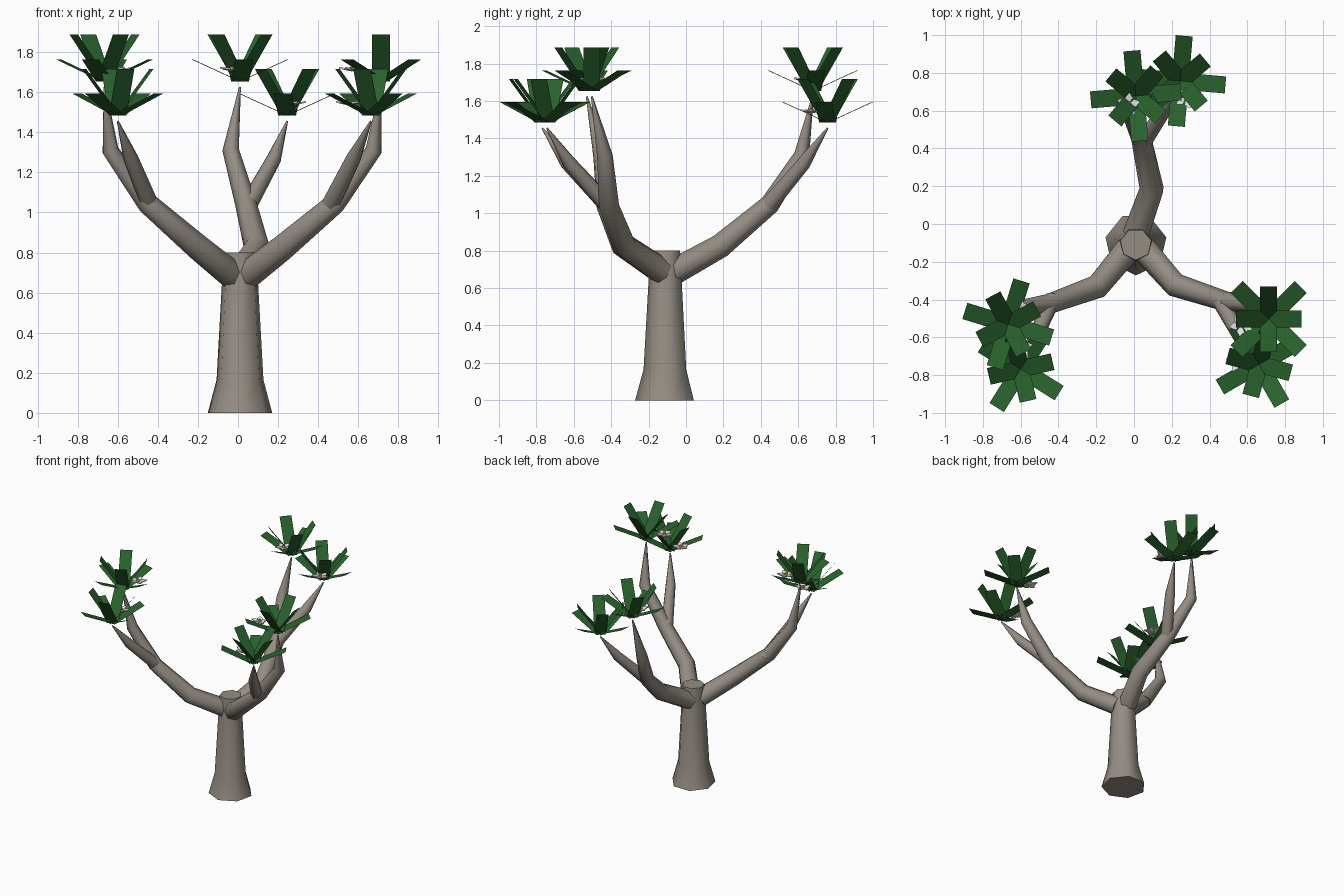
import bpy, bmesh, math
from mathutils import Vector, Matrix

if "Cube" in bpy.data.objects:
    bpy.data.objects.remove(bpy.data.objects["Cube"])

CENTRE = Vector((0.01, -0.107, 0))


def material(name, rgb):
    m = bpy.data.materials.new(name)
    m.diffuse_color = (*rgb, 1)
    m.use_nodes = True
    m.node_tree.nodes["Principled BSDF"].inputs["Base Color"].default_value = m.diffuse_color
    return m


BARK = material("grey_bark", (0.3, 0.265, 0.23))
LEAF = material("leaf_green", (0.022, 0.12, 0.026))
PETAL = material("petal_white", (0.8, 0.8, 0.8))
HEART = material("flower_yellow", (0.75, 0.42, 0.04))


def make_object(name, bm, mats, smooth=None):
    me = bpy.data.meshes.new(name)
    bm.to_mesh(me)
    bm.free()
    for m in mats:
        me.materials.append(m)
    ob = bpy.data.objects.new(name, me)
    bpy.context.collection.objects.link(ob)
    if smooth:
        bpy.ops.object.select_all(action='DESELECT')
        bpy.context.view_layer.objects.active = ob
        ob.select_set(True)
        bpy.ops.object.shade_smooth_by_angle(angle=math.radians(smooth))
    return ob


def tube(name, points, radii, sides=7):
    """Tapered limb through the points, with closed ends."""
    pts = [Vector(p) for p in points]
    bm = bmesh.new()
    rings = []
    side, last = Vector((0, -1, 0)), Vector((0, 0, 1))
    for i, (p, r) in enumerate(zip(pts, radii)):
        a, b = pts[max(i - 1, 0)], pts[min(i + 1, len(pts) - 1)]
        t = (b - a).normalized()
        side = last.rotation_difference(t) @ side
        last = t
        other = t.cross(side)
        rings.append([bm.verts.new(p + r * (side * math.cos(k * math.tau / sides)
                                            + other * math.sin(k * math.tau / sides)))
                      for k in range(sides)])
    for lo, hi in zip(rings, rings[1:]):
        for k in range(sides):
            n = (k + 1) % sides
            bm.faces.new((lo[k], lo[n], hi[n], hi[k]))
    bm.faces.new(rings[0][::-1])
    bm.faces.new(rings[-1])
    return make_object(name, bm, [BARK], 55)


def leaf_cluster(name, base, offset):
    """Four low leaves and four steep ones between them, each a flat strip."""
    bm = bmesh.new()
    w = 0.045
    for k in range(8):
        reach, rise = (0.24, 0.11) if k % 2 == 0 else (0.173, 0.233)
        rot = Matrix.Rotation(math.radians(offset + 45 * k), 3, 'Z')
        corners = [(0, -w, 0), (reach, -w, rise), (reach, w, rise), (0, w, 0)]
        bm.faces.new([bm.verts.new(base + rot @ Vector(c)) for c in corners])
    make_object(name, bm, [LEAF])


def flower(name, pos, heading):
    """Five thick cupped petals around a raised yellow heart."""
    bm = bmesh.new()
    turn = Matrix.Rotation(heading, 3, 'Z')
    kite = [(0, 0, 0), (0.036, -0.021, 0.008), (0.065, 0, 0.014), (0.036, 0.021, 0.008)]
    for k in range(5):
        rot = turn @ Matrix.Rotation(k * math.tau / 5, 3, 'Z')
        low = [bm.verts.new(pos + rot @ Vector(c)) for c in kite]
        top = [bm.verts.new(v.co + Vector((0, 0, 0.008))) for v in low]
        bm.faces.new(low[::-1])
        bm.faces.new(top)
        for i in range(4):
            j = (i + 1) % 4
            bm.faces.new((low[i], low[j], top[j], top[i]))
    heart = bmesh.ops.create_cone(bm, cap_ends=True, segments=6, radius1=0.017, radius2=0.010,
                                  depth=0.022, matrix=Matrix.Translation(pos + Vector((0, 0, 0.014))))
    for f in {f for v in heart["verts"] for f in v.link_faces}:
        f.material_index = 1
    make_object(name, bm, [PETAL, HEART])


# Trunk with a flared foot
tube("trunk", [CENTRE + Vector((0, 0, z)) for z in (0, 0.165, 0.8)], (0.165, 0.12, 0.084))

# One arm: main limb with a tall twig, and a shorter side twig from the fork
MAIN = [(0, 0.05, 0.69), (0.085, 0.29, 0.825), (0.03, 0.55, 1.045), (-0.045, 0.72, 1.31), (0, 0.777, 1.625)]
SIDE = [(0.03, 0.53, 1.02), (0.175, 0.74, 1.27), (0.247, 0.864, 1.455)]

# name, turn, mirror, leaf offsets, tip shifts and flower offsets (tall twig, short twig)
ARMS = [
    ("back", 0, 1, (5, -5), ((0, 0.008), (-0.012, 0)), ((-0.04, -0.045), (0.03, -0.085))),
    ("left", 120, -1, (73, 58), ((-0.003, -0.035), (0.015, -0.015)), ((0.09, 0.06), (0.0, 0.11))),
    ("right", -120, 1, (45, 30), ((0.03, -0.008), (0.028, 0.01)), ((-0.145, -0.03), (-0.11, 0.02))),
]
for name, turn, mirror, offsets, shifts, blooms in ARMS:
    rot = Matrix.Rotation(math.radians(turn), 3, 'Z')

    def place(path, shift):
        """Turn the limb into position, leaning it gradually towards its tip."""
        last = len(path) - 1
        return [CENTRE + rot @ Vector((x * mirror, y, z)) + Vector((*shift, 0)) * (i / last)
                for i, (x, y, z) in enumerate(path)]

    main, side = place(MAIN, shifts[0]), place(SIDE, shifts[1])
    tube(name + "_branch", main, (0.072, 0.066, 0.055, 0.043, 0.005))
    tube(name + "_side_branch", side, (0.047, 0.038, 0.005))
    for part, tip, off, bloom in zip(("tall", "short"), (main[-1], side[-1]), offsets, blooms):
        base = tip + Vector((0, 0, 0.029))
        leaf_cluster(f"{name}_{part}_leaves", base, off)
        flower(f"{name}_{part}_flower", base + Vector((*bloom, 0.05)), math.atan2(bloom[1], bloom[0]))
